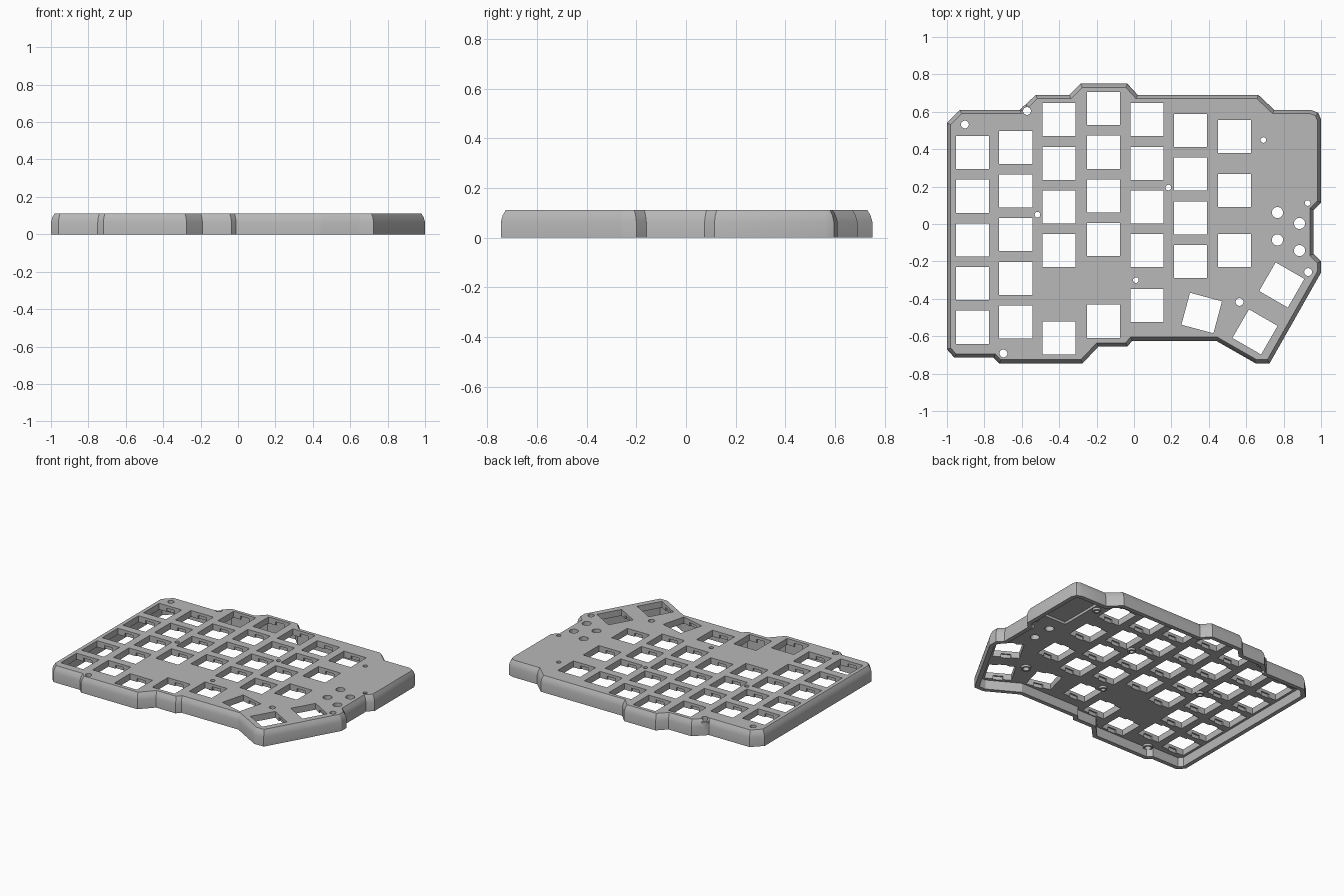
import bpy, bmesh, math
from mathutils import Vector, Matrix

if "Cube" in bpy.data.objects:
    bpy.data.objects.remove(bpy.data.objects["Cube"], do_unlink=True)

HEIGHT, CEILING, WALL, KEY, PITCH = 0.112, 0.067, 0.03, 0.177, 0.2335

# Case outline, clockwise from the back right-hand corner
OUTLINE = [Vector(p) for p in (
    (-1, .54), (-.93, .61), (-.61, .61), (-.525, .69), (-.345, .69), (-.285, .75),
    (-.035, .75), (.02, .69), (.665, .69), (.75, .61), (.945, .61), (.985, .595), (1, .56),
    (1, .115), (.96, .075), (.96, -.16), (1, -.2), (1, -.26), (.725, -.745),
    (.65, -.745), (.44, -.625), (-.01, -.625), (-.035, -.655), (-.19, -.655),
    (-.275, -.745), (-.72, -.745), (-.75, -.715), (-.96, -.715), (-1, -.67))]

# Key columns: x, y of the first key, rows that follow the regular pitch
COLUMNS = [(-.864, .382, (0, 1, 2, 3, 4)), (-.632, .41, (0, 1, 2, 3, 4)),
           (-.4, .558, (0, 1, 2, 3, 5)), (-.164, .617, (0, 1, 2, 3)),
           (.07, .558, (0, 1, 2, 3)), (.303, .5, (0, 1, 2, 3))]
# Single keys: x, y, turn in degrees
SINGLES = [(-.164, -.52, 0), (.07, -.435, 0), (.537, .468, 0), (.537, .18, 0),
           (.537, -.142, 0), (.362, -.476, -15), (.647, -.577, -30), (.79, -.326, -30)]
# Round holes grouped by radius
SCREWS = {.021: [(-.904, .532), (-.572, .604), (-.698, -.692), (.931, -.257), (.564, -.417)],
          .015: [(-.516, .05), (.184, .195), (.01, -.3), (.692, .449), (.928, .112)]}
PORTS = {.03: [(.767, .061), (.885, .003), (.767, -.085), (.885, -.142)]}


def inset(points, amount):
    """Move a clockwise outline inwards with mitred corners."""
    result = []
    for i, p in enumerate(points):
        a = (p - points[i - 1]).normalized()
        b = (points[(i + 1) % len(points)] - p).normalized()
        n, m = Vector((a.y, -a.x)), Vector((b.y, -b.x))
        result.append(p + (n + m) * amount / (1 + n.dot(m)))
    return result


def loft(bm, rings):
    """Closed solid through rings given as (points, z)."""
    loops = [[bm.verts.new((p[0], p[1], z)) for p in pts] for pts, z in rings]
    bm.faces.new(loops[0])
    bm.faces.new(loops[-1])
    for low, high in zip(loops, loops[1:]):
        for i in range(len(low)):
            bm.faces.new((low[i - 1], low[i], high[i], high[i - 1]))


def box(bm, x, y, width, depth, low, high, turn=0, shift=0):
    place = (Matrix.Translation((x, y, (low + high) / 2))
             @ Matrix.Rotation(math.radians(turn), 4, 'Z')
             @ Matrix.Translation((0, shift, 0))
             @ Matrix.Diagonal((width, depth, high - low, 1)))
    bmesh.ops.create_cube(bm, size=1, matrix=place)


def cylinders(bm, groups, low, high, extra=0):
    for radius, centres in groups.items():
        for x, y in centres:
            bmesh.ops.create_cone(bm, cap_ends=True, segments=24, radius1=radius + extra,
                                  radius2=radius + extra, depth=high - low,
                                  matrix=Matrix.Translation((x, y, (low + high) / 2)))


def finish(bm, name):
    bmesh.ops.recalc_face_normals(bm, faces=bm.faces)
    mesh = bpy.data.meshes.new(name)
    bm.to_mesh(mesh)
    bm.free()
    obj = bpy.data.objects.new(name, mesh)
    bpy.context.collection.objects.link(obj)
    return obj


def combine(target, tool, operation='DIFFERENCE'):
    """Apply a boolean and discard the tool."""
    tool.hide_render = True
    mod = target.modifiers.new(tool.name, 'BOOLEAN')
    mod.object, mod.operation, mod.solver = tool, operation, 'EXACT'
    graph = bpy.context.evaluated_depsgraph_get()
    graph.update()
    mesh = bpy.data.meshes.new_from_object(target.evaluated_get(graph))
    target.modifiers.clear()
    target.data = mesh
    bpy.data.objects.remove(tool, do_unlink=True)


# Outer body with a softly curved top edge
bm = bmesh.new()
loft(bm, [(OUTLINE, 0), (OUTLINE, .065), (inset(OUTLINE, .007), .09),
          (inset(OUTLINE, .02), HEIGHT)])
case = finish(bm, "keyboard_case")

# Open underside
bm = bmesh.new()
loft(bm, [(inset(OUTLINE, WALL), -.05), (inset(OUTLINE, WALL), CEILING)])
combine(case, finish(bm, "cavity_cutter"))

# Shallow pocket for the controller board
bm = bmesh.new()
box(bm, .835, .37, .22, .4, .03, .085)
combine(case, finish(bm, "controller_pocket_cutter"))

# Screw bosses under the plate
bm = bmesh.new()
cylinders(bm, SCREWS, .052, .095, .012)
combine(case, finish(bm, "boss_tool"), 'UNION')

# Key openings, then the clip notches below their front and back edges
keys = [(x, y - row * PITCH, 0) for x, y, rows in COLUMNS for row in rows] + SINGLES
bm = bmesh.new()
for x, y, turn in keys:
    box(bm, x, y, KEY, KEY, -.02, .2, turn)
combine(case, finish(bm, "key_cutter"))
bm = bmesh.new()
for x, y, turn in keys:
    for side in (-1, 1):
        box(bm, x, y, .065, .03, .04, .092, turn, side * (KEY / 2 - .005))
combine(case, finish(bm, "clip_notch_cutter"))

# Screw holes and round ports
bm = bmesh.new()
cylinders(bm, SCREWS, -.1, .2)
cylinders(bm, PORTS, -.1, .2)
combine(case, finish(bm, "round_hole_cutter"))

# Single grey material
grey = bpy.data.materials.new("plain_grey")
grey.use_nodes = True
colour = (.48, .48, .48, 1)
grey.diffuse_color = colour
grey.node_tree.nodes["Principled BSDF"].inputs["Base Color"].default_value = colour
case.data.materials.clear()
case.data.materials.append(grey)
for face in case.data.polygons:
    face.material_index = 0

bpy.ops.object.select_all(action='DESELECT')
case.select_set(True)
bpy.context.view_layer.objects.active = case
bpy.ops.object.shade_smooth_by_angle(angle=math.radians(25))
